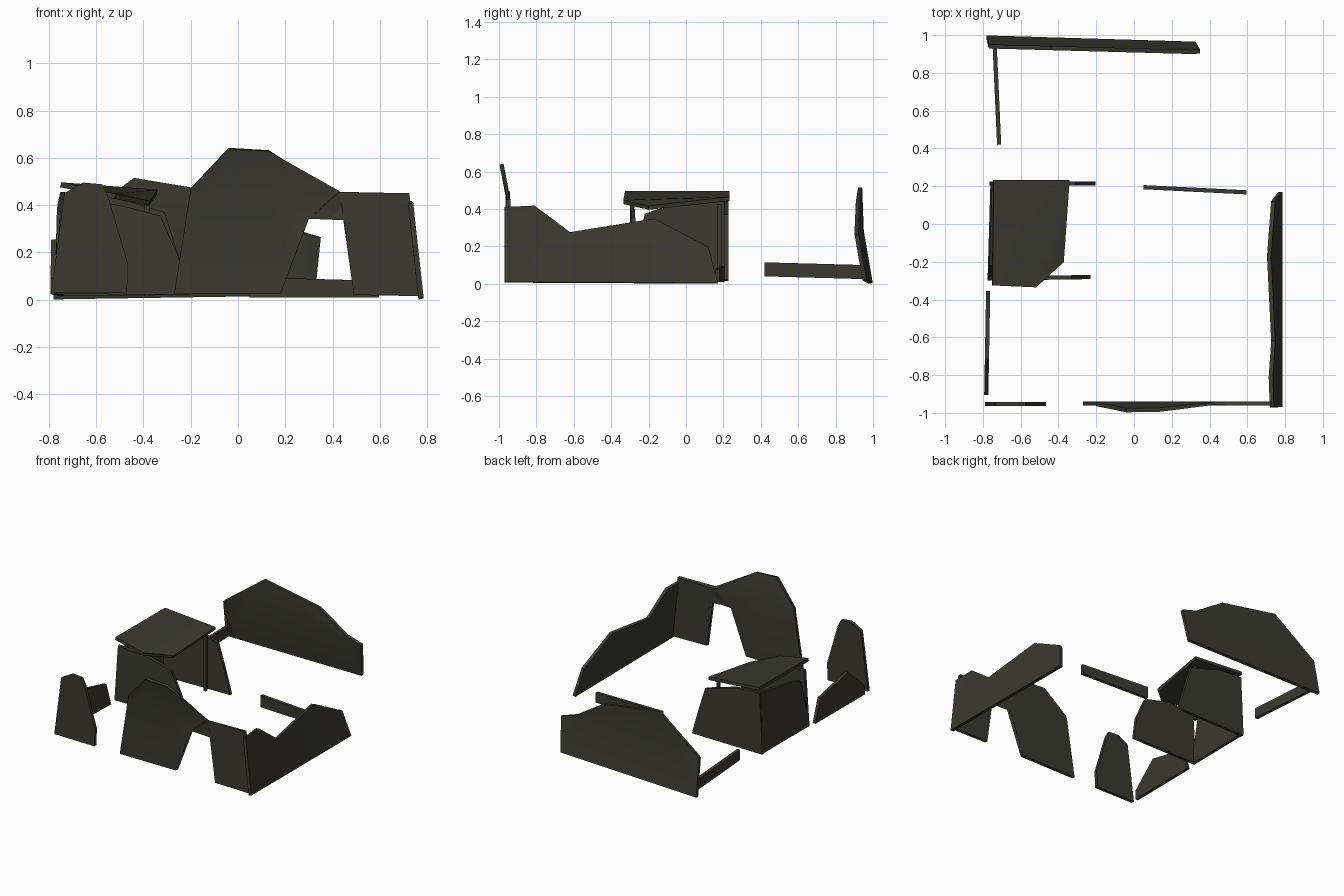
import bpy, bmesh, math
from mathutils import Vector

if "Cube" in bpy.data.objects:
    bpy.data.objects.remove(bpy.data.objects["Cube"])

stone = bpy.data.materials.new("dark_olive_stone")
stone.diffuse_color = (0.042, 0.041, 0.031, 1)
stone.use_nodes = True
stone.node_tree.nodes["Principled BSDF"].inputs["Base Color"].default_value = stone.diffuse_color


def panel(name, outline, place, thick=0.022, crease=None):
    """Thin sheet from a 2D outline, bent into space by place(u, v)."""
    bm = bmesh.new()
    bm.faces.new([bm.verts.new((u, 0, v)) for u, v in outline])
    bmesh.ops.triangulate(bm, faces=bm.faces[:])
    if crease is not None:
        bmesh.ops.bisect_plane(bm, geom=bm.verts[:] + bm.edges[:] + bm.faces[:],
                               plane_co=(0, 0, crease), plane_no=(0, 0, 1))
        bmesh.ops.triangulate(bm, faces=bm.faces[:])
    for v in bm.verts:
        v.co = Vector(place(v.co.x, v.co.z))
    bmesh.ops.recalc_face_normals(bm, faces=bm.faces[:])
    me = bpy.data.meshes.new(name)
    bm.to_mesh(me)
    bm.free()
    me.materials.append(stone)
    ob = bpy.data.objects.new(name, me)
    bpy.context.collection.objects.link(ob)
    mod = ob.modifiers.new("thickness", "SOLIDIFY")
    mod.thickness, mod.offset = thick, 0
    bpy.ops.object.select_all(action="DESELECT")
    ob.select_set(True)
    bpy.context.view_layer.objects.active = ob
    bpy.ops.object.modifier_apply(modifier=mod.name)
    bpy.ops.object.shade_smooth_by_angle(angle=math.radians(40))
    return ob


# Front wall with doorway, top flaring outward
panel("front_wall",
      [(-.27, .025), (-.2, .47), (-.04, .64), (.13, .63), (.43, .45), (.725, .45),
       (.765, .015), (.49, .02), (.47, .335), (.30, .342), (.18, .30), (.18, .025)],
      lambda x, z: (x, -.95 - max(0, z - .45) * .19, z), crease=.45)

# Broken right wall, leaning inward
panel("right_wall",
      [(-.97, .008), (-.97, .41), (-.81, .417), (-.62, .275), (-.17, .347),
       (.12, .195), (.17, .003)],
      lambda y, z: (.775 - z * (.11 + .09 * (y + .97) / 1.14), y, z))

# Back wall, leaning inward up to mid height
panel("back_wall",
      [(-.78, .003), (-.77, .27), (-.44, .515), (.01, .44), (.23, .30),
       (.35, .262), (.325, .02)],
      lambda x, z: (x, .988 - .03 * (x + .78) / 1.1 - .17 * min(z, .28), z),
      crease=.28)

# Low wall remains
panel("back_left_low_wall", [(.42, .04), (.42, .115), (.97, .10), (.97, .025)],
      lambda y, z: (-.714 - (y - .42) * .045, y, z))
panel("inner_low_wall", [(.05, .01), (.05, .095), (.595, .08), (.595, .01)],
      lambda x, z: (x, .195 - (x - .05) * .05, z))
panel("left_low_wall",
      [(-.355, .02), (-.41, .185), (-.72, .255), (-.905, .09), (-.905, .025)],
      lambda y, z: (-.772 - .01 * (y + .35) / -.55, y, z))

# Standing fragment at the front left corner
panel("front_left_fragment",
      [(-.79, .03), (-.735, .45), (-.655, .495), (-.575, .488), (-.55, .44),
       (-.465, .15), (-.47, .027)],
      lambda x, z: (x, -.953, z))

# Small shelter: three walls, a post and a sagging roof slab
panel("shelter_front_wall",
      [(-.775, .025), (-.748, .425), (-.5, .40), (-.33, .355), (-.25, .18), (-.23, .02)],
      lambda x, z: (x, -.289 + (x + .775) * .015, z))
panel("shelter_left_wall",
      [(.215, .015), (.215, .455), (-.15, .40), (-.22, .375), (-.30, .025)],
      lambda y, z: (-.765 + (y + .3) * .03 + z * .02, y, z))
panel("shelter_back_wall",
      [(-.765, .015), (-.745, .455), (-.55, .44), (-.31, .37), (-.25, .18), (-.205, .02)],
      lambda x, z: (x, .215, z))
panel("shelter_post", [(-.395, .015), (-.395, .425), (-.375, .425), (-.375, .015)],
      lambda x, z: (x, .18, z))
panel("shelter_roof",
      [(-.745, .232), (-.342, .232), (-.375, -.20), (-.52, -.335), (-.75, -.325)],
      lambda x, y: (x, y, .485 - (x + .745) / .4
                    * (.03 + .055 * min(1, max(0, (.235 - y) / .435)))))
